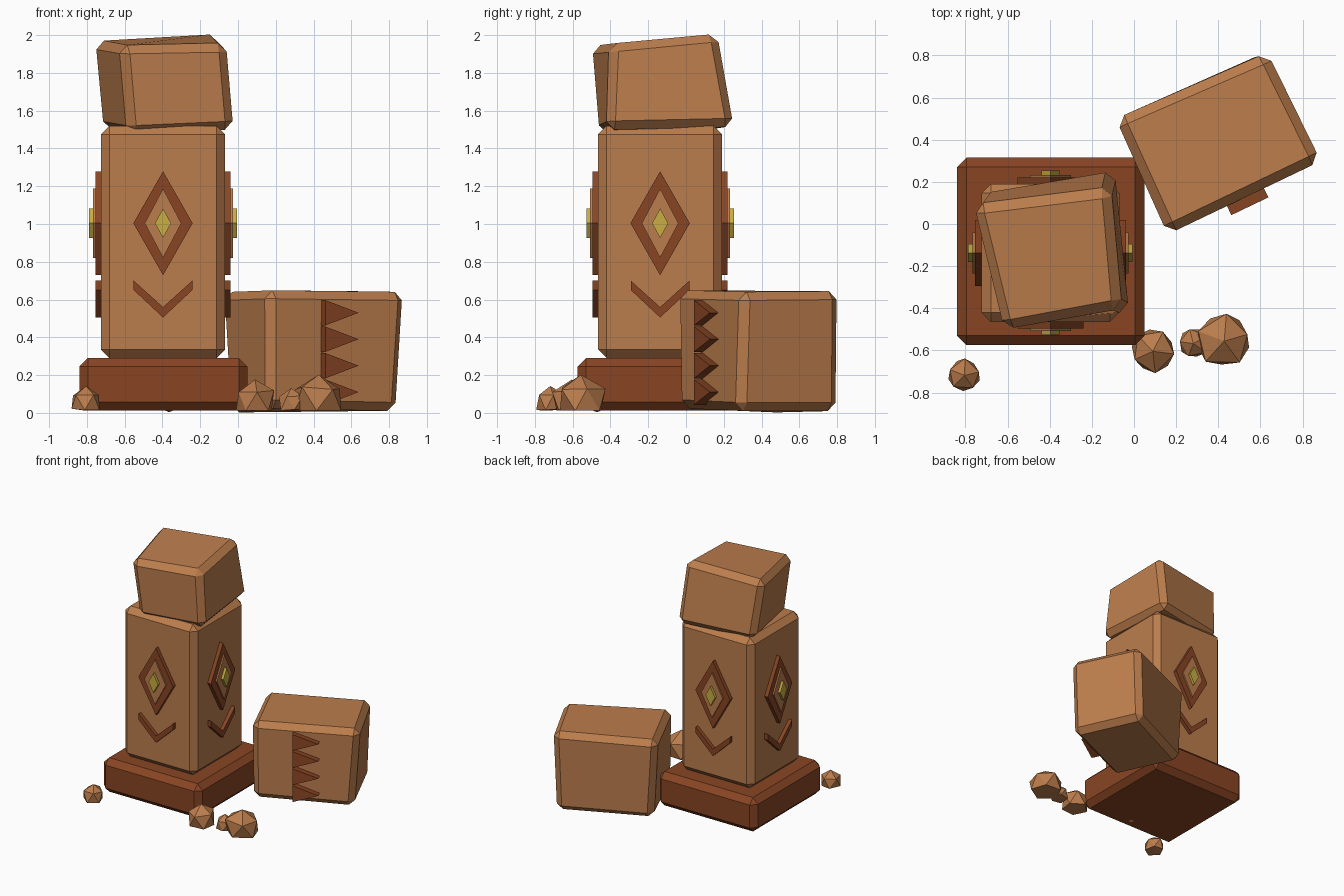
import bpy, bmesh, math, random
from mathutils import Matrix, Vector

random.seed(4)
old = bpy.data.objects.get("Cube")
if old:
    bpy.data.objects.remove(old, do_unlink=True)


def material(name, rgb):
    m = bpy.data.materials.new(name)
    m.use_nodes = True
    m.diffuse_color = (*rgb, 1)
    m.node_tree.nodes["Principled BSDF"].inputs["Base Color"].default_value = (*rgb, 1)
    return m


TAN = material("tan stone", (0.50, 0.205, 0.073))
BROWN = material("dark brown stone", (0.25, 0.06, 0.017))
GOLD = material("gold inlay", (0.58, 0.42, 0.055))


def finish(bm, name, mat):
    bmesh.ops.recalc_face_normals(bm, faces=bm.faces)
    me = bpy.data.meshes.new(name)
    bm.to_mesh(me)
    bm.free()
    me.materials.append(mat)
    ob = bpy.data.objects.new(name, me)
    bpy.context.collection.objects.link(ob)
    return ob


def block(name, lower, upper, mat, bevel=0.045):
    """Chamfered six-sided stone; corners run front-left, front-right, back-right, back-left."""
    bm = bmesh.new()
    lo = [bm.verts.new(p) for p in lower]
    up = [bm.verts.new(p) for p in upper]
    bm.faces.new(lo[::-1])
    bm.faces.new(up)
    for i in range(4):
        j = (i + 1) % 4
        bm.faces.new((lo[i], lo[j], up[j], up[i]))
    bmesh.ops.bevel(bm, geom=bm.edges[:], offset=bevel, segments=1,
                    affect='EDGES', clamp_overlap=True)
    return finish(bm, name, mat)


def square(cx, cy, half, z):
    return [(cx + sx * half, cy + sy * half, z)
            for sx, sy in ((-1, -1), (1, -1), (1, 1), (-1, 1))]


def plate(name, points, height, frame, mat, sink=0.01):
    """Flat outline extruded outward along the frame's z axis."""
    bm = bmesh.new()
    face = bm.faces.new([bm.verts.new((x, y, -sink)) for x, y in points])
    ext = bmesh.ops.extrude_face_region(bm, geom=[face])
    verts = [v for v in ext["geom"] if isinstance(v, bmesh.types.BMVert)]
    bmesh.ops.translate(bm, verts=verts, vec=(0, 0, height + sink))
    bm.transform(frame)
    return finish(bm, name, mat)


def rhombus(w, h):
    return [(-w, 0), (0, -h), (w, 0), (0, h)]


# Plinth and column
CX, CY, HALF = -0.397, -0.137, 0.328
block("plinth", square(-0.395, -0.13, 0.445, 0.012), square(-0.395, -0.13, 0.445, 0.29), BROWN)
block("column", square(CX, CY, HALF, 0.29), square(CX, CY, HALF, 1.52), TAN)

# Tilted top stone
block("top_stone",
      [(-0.58, -0.46, 1.475), (-0.02, -0.42, 1.50), (-0.09, 0.26, 1.515), (-0.72, 0.15, 1.50)],
      [(-0.62, -0.505, 1.945), (-0.06, -0.40, 1.955), (-0.11, 0.17, 2.01), (-0.765, 0.09, 1.97)],
      TAN)

# Fallen stone
block("fallen_stone",
      [(0.16, -0.04, 0.025), (0.85, 0.28, 0.01), (0.61, 0.81, 0.01), (-0.05, 0.50, 0.0)],
      [(0.16, -0.05, 0.65), (0.89, 0.30, 0.64), (0.635, 0.815, 0.645), (-0.09, 0.50, 0.64)],
      TAN)

# Raised diamonds and chevrons on every column side
chevron = [(-0.155, 0.70), (-0.155, 0.65), (0, 0.505), (0.155, 0.65), (0.155, 0.70), (0, 0.56)]
upright = Matrix.Rotation(math.pi / 2, 4, 'X')
for k, side in enumerate(("front", "left", "back", "right")):
    frame = (Matrix.Translation((CX, CY, 0)) @ Matrix.Rotation(k * math.pi / 2, 4, 'Z')
             @ Matrix.Translation((0, -HALF, 0)) @ upright)
    raised = frame @ Matrix.Translation((0, 1.004, 0))
    plate(side + "_diamond_outer", rhombus(0.157, 0.275), 0.030, raised, BROWN)
    plate(side + "_diamond_middle", rhombus(0.097, 0.183), 0.042, raised, TAN)
    plate(side + "_diamond_center", rhombus(0.043, 0.078), 0.063, raised, GOLD)
    plate(side + "_chevron", chevron, 0.030, frame, BROWN)

# Row of teeth on the fallen stone
tooth_frame = (Matrix.Translation((0.444, 0.08, 0))
               @ Matrix.Rotation(math.radians(25.6), 4, 'Z') @ upright)
for i in range(4):
    z = 0.53 - i * 0.14
    plate("tooth_%d" % (i + 1), [(0, z - 0.067), (0.195, z), (0, z + 0.067)],
          0.042, tooth_frame, BROWN, sink=0.03)


# Rubble
def rubble(name, center, radius, floor=0.012):
    bm = bmesh.new()
    bmesh.ops.create_icosphere(bm, subdivisions=1, radius=radius)
    bm.transform(Matrix.Translation(center)
                 @ Matrix.Rotation(random.uniform(0, math.tau), 4, 'Z'))
    for v in bm.verts:
        v.co += Vector([random.uniform(-0.06, 0.06) * radius for _ in range(3)])
        v.co.z = max(v.co.z, floor)
    finish(bm, name, TAN)


rubble("rubble_right", (-0.805, -0.717, 0.055), 0.083)
rubble("rubble_middle", (0.092, -0.60, 0.062), 0.115)
rubble("rubble_large", (0.425, -0.55, 0.07), 0.14)
rubble("rubble_small", (0.285, -0.565, 0.05), 0.078)
rubble("rubble_under_plinth", (-0.37, -0.47, 0.07), 0.09, floor=0.004)
